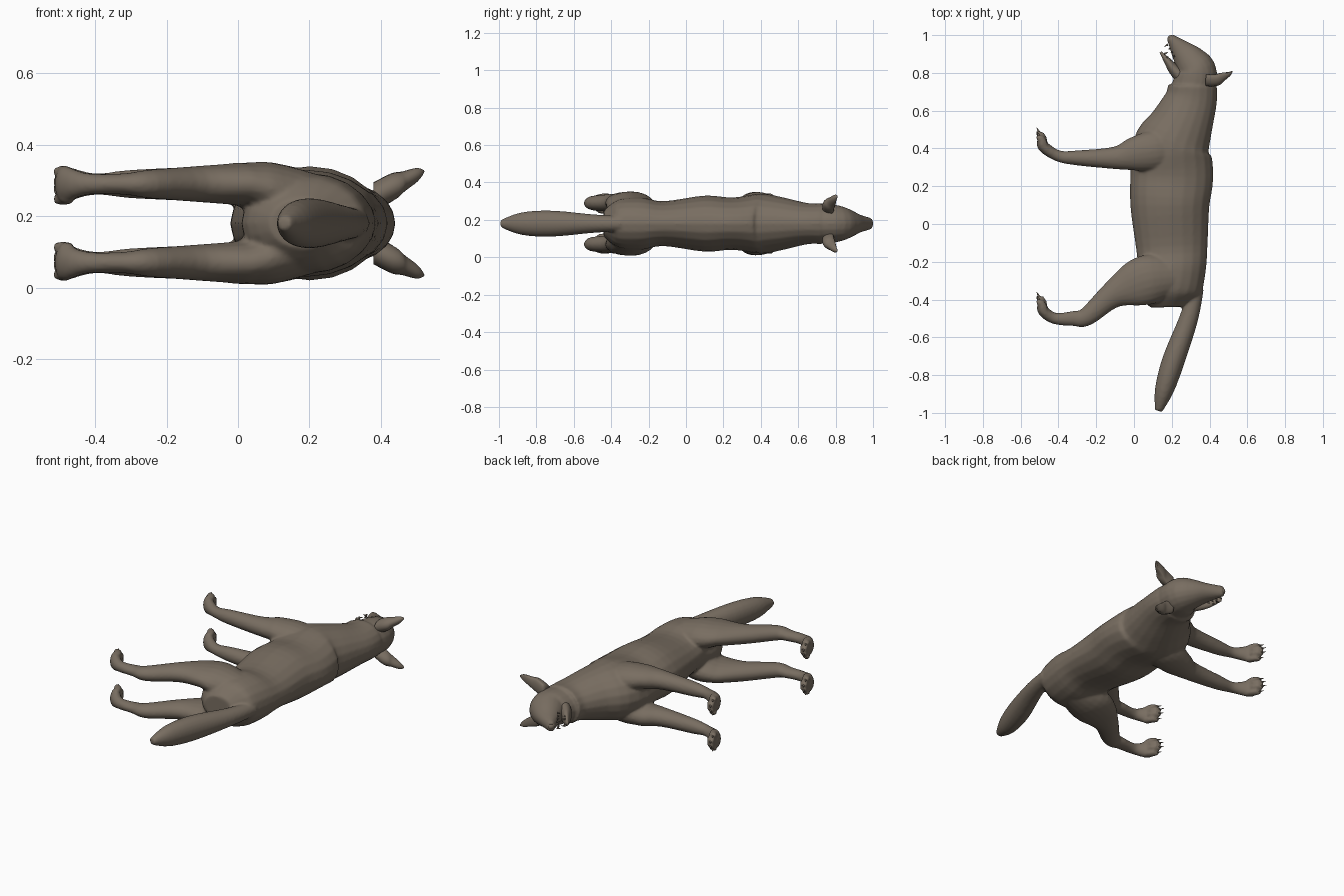
import bpy, bmesh, math
from mathutils import Vector

MID = 0.18   # height of the animal's symmetry plane, as it lies on its side
SIDES = 20
STEPS = 4

if "Cube" in bpy.data.objects:
    bpy.data.objects.remove(bpy.data.objects["Cube"])

fur = bpy.data.materials.new("brown fur")
fur.use_nodes = True
colour = (0.19, 0.155, 0.12, 1)
fur.diffuse_color = colour
fur.node_tree.nodes["Principled BSDF"].inputs["Base Color"].default_value = colour


def smooth_path(sections):
    """Pass a smooth spline through the given sections."""
    points = [Vector(section) for section in sections]
    path = []
    for i in range(len(points) - 1):
        start, end = points[i], points[i + 1]
        before = points[max(i - 1, 0)]
        after = points[min(i + 2, len(points) - 1)]
        for step in range(STEPS):
            t = step / STEPS
            leave, arrive = (end - before) / 2, (after - start) / 2
            bend = (end - start) * 3 - leave * 2 - arrive
            twist = (start - end) * 2 + leave + arrive
            path.append(start + leave * t + bend * t ** 2 + twist * t ** 3)
    return path + [points[-1]]


def loft(bm, sections, side=1, offset=0, inward=0, dent=0):
    """Closed tube through sections (x, y, radius in plane, radius across)."""
    path = smooth_path(sections)
    rings = []
    for i, (x, y, radius, across) in enumerate(path):
        ahead = path[min(i + 1, len(path) - 1)]
        behind = path[max(i - 1, 0)]
        tangent = (ahead - behind).xy.normalized()
        z = offset - inward * max(x, 0)
        ring = []
        for k in range(SIDES):
            angle = math.tau * k / SIDES
            reach = radius * math.cos(angle)
            if reach > 0:
                reach *= 1 - dent
            ring.append(bm.verts.new((x - tangent.y * reach, y + tangent.x * reach,
                                      side * (z + across * math.sin(angle)))))
        rings.append(ring)
    faces = [bm.faces.new(rings[0]), bm.faces.new(rings[-1])]
    for lower, upper in zip(rings, rings[1:]):
        for k in range(SIDES):
            n = (k + 1) % SIDES
            faces.append(bm.faces.new((lower[k], lower[n], upper[n], upper[k])))
    bmesh.ops.recalc_face_normals(bm, faces=faces)


def finish(bm, name):
    """Turn the geometry into a smooth shaded object on the symmetry plane."""
    mesh = bpy.data.meshes.new(name)
    bm.to_mesh(mesh)
    bm.free()
    mesh.materials.append(fur)
    for polygon in mesh.polygons:
        polygon.use_smooth = True
    obj = bpy.data.objects.new(name, mesh)
    bpy.context.collection.objects.link(obj)
    obj.location.z = MID
    return obj


def ball(name, x, y, z, radius):
    bm = bmesh.new()
    bmesh.ops.create_uvsphere(bm, u_segments=16, v_segments=10, radius=radius)
    bmesh.ops.translate(bm, verts=bm.verts, vec=(x, y, z))
    finish(bm, name)


# Profiles, each running from the root of the part to its tip
torso = [(.18, -.44, .09, .07), (.18, -.36, .17, .13), (.2, -.24, .18, .14),
         (.2, -.12, .19, .12), (.19, .1, .21, .15), (.2, .25, .22, .14),
         (.2, .4, .21, .16), (.25, .52, .17, .14), (.3, .65, .14, .11),
         (.31, .73, .13, .11)]
tail = [(.33, -.34, .04, .04), (.29, -.5, .05, .05), (.21, -.72, .06, .07),
        (.16, -.88, .05, .06), (.13, -.99, .02, .02)]
skull = [(.31, .69, .12, .1), (.33, .8, .11, .1), (.3, .86, .09, .08),
         (.25, .92, .06, .05), (.19, .99, .02, .03)]
front_leg = [(.24, .4, .09, .07), (.12, .39, .11, .08), (0, .37, .09, .06),
             (-.1, .35, .06, .05), (-.3, .35, .04, .04), (-.4, .36, .03, .03),
             (-.48, .41, .03, .05), (-.49, .45, .02, .05)]
hind_leg = [(.24, -.28, .09, .07), (.1, -.29, .13, .08), (0, -.32, .12, .06),
            (-.12, -.38, .07, .05), (-.25, -.49, .05, .04), (-.32, -.5, .04, .03),
            (-.42, -.5, .03, .03), (-.48, -.46, .03, .05), (-.49, -.42, .02, .05)]

body, claws, ears, teeth = (bmesh.new() for _ in range(4))
for part in (torso, tail, skull):
    loft(body, part)

for side in (1, -1):
    # Legs lean in towards the spine above the elbow and the knee
    for leg in (front_leg, hind_leg):
        loft(body, leg, side, offset=.11, inward=.2)
        # Four toes and claws per paw, the middle pair further forward
        for k in range(4):
            z = .106 + (k - 1.5) * .026
            y = leg[-1][1] + (0 if k in (1, 2) else -.02)
            loft(body, [(-.48, y - .03, .02, .01), (-.48, y, .02, .015),
                        (-.5, y + .03, .02, .015), (-.5, y + .04, .01, .01)], side, z)
            loft(claws, [(-.5, y + .03, .008, .006), (-.505, y + .04, .006, .004),
                         (-.515, y + .06, .001, .001)], side, z)

    # Ear, spreading outwards and hollowed towards the face
    loft(ears, [(.38, .78, .05, .04), (.43, .78, .05, .04), (.46, .79, .04, .03),
                (.5, .8, .02, .02), (.52, .81, .004, .004)],
         side, offset=-.115, inward=-.5, dent=.75)

    # Teeth along both jaws, with the fangs at the front
    for k in range(4):
        size = .01 if k else .02
        z = .02 + k * .006
        for x, y, way in ((.18, .95, -1), (.16, .9, 1)):
            x, y = x + k * .012, y - k * .02
            loft(teeth, [(x, y, .006, .005),
                         (x + way * size, y + way * size / 2, .001, .001)], side, z)

    ball("left_eye" if side > 0 else "right_eye", .31, .884, side * .056, .013)

# Fuse the trunk, head, tail, legs and toes into one smooth skin
skin = finish(body, "body")
fuse = skin.modifiers.new("fuse", "REMESH")
fuse.mode, fuse.voxel_size, fuse.use_smooth_shade = "VOXEL", .008, True
relax = skin.modifiers.new("relax", "SMOOTH")
relax.factor, relax.iterations = .5, 4

finish(claws, "claws")
finish(ears, "ears")
finish(teeth, "teeth")
ball("nose", .197, .98, 0, .02)

# Open lower jaw
jaw = bmesh.new()
loft(jaw, [(.26, .77, .04, .06), (.21, .82, .03, .05), (.18, .86, .02, .04),
           (.14, .91, .006, .01)])
finish(jaw, "lower_jaw")
